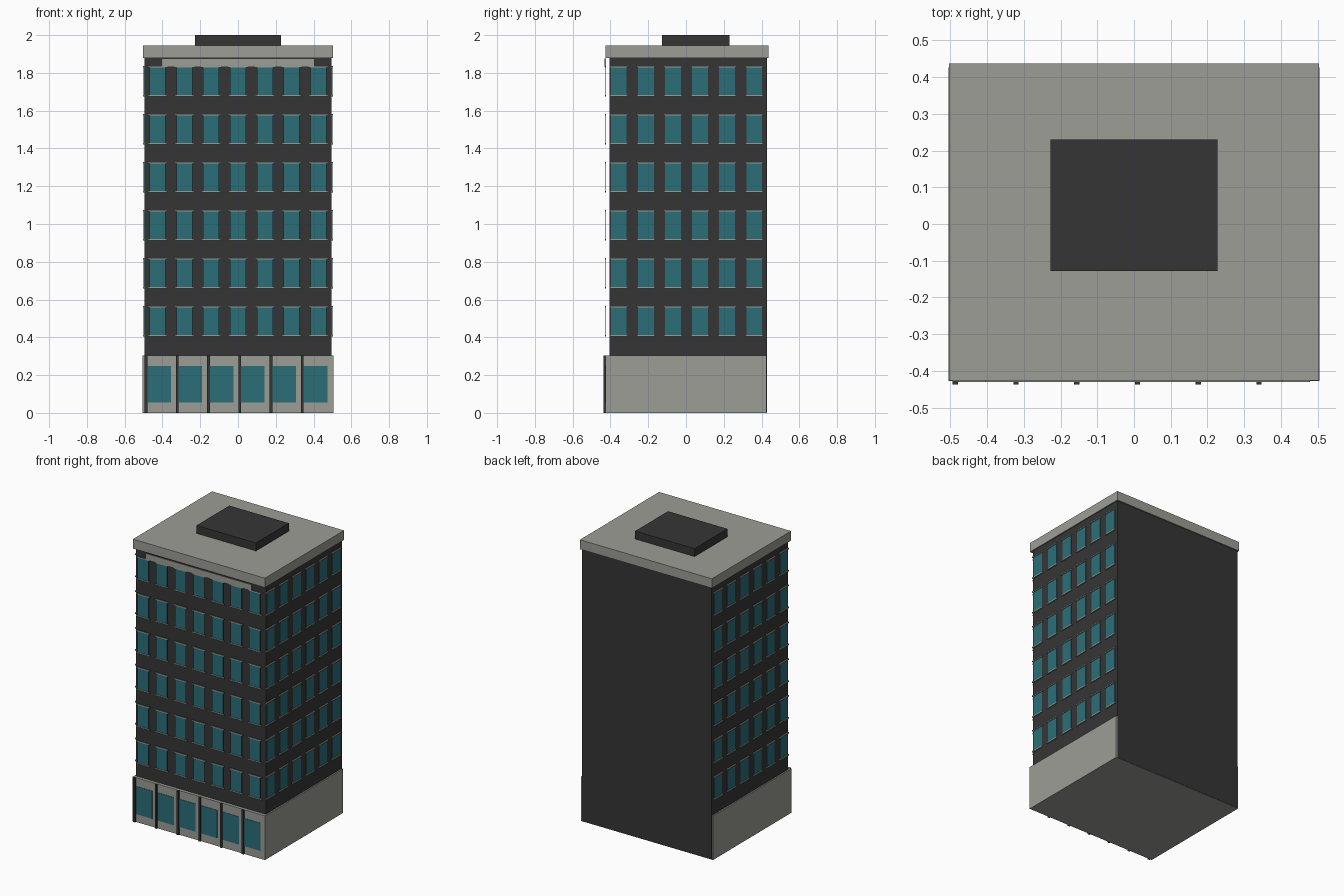
import bpy, bmesh

if "Cube" in bpy.data.objects:
    bpy.data.objects.remove(bpy.data.objects["Cube"])


def material(name, r, g, b):
    m = bpy.data.materials.new(name)
    m.diffuse_color = (r, g, b, 1)
    m.use_nodes = True
    m.node_tree.nodes["Principled BSDF"].inputs["Base Color"].default_value = m.diffuse_color
    return m


DARK = material("charcoal", 0.036, 0.036, 0.036)
GREY = material("concrete_grey", 0.33, 0.34, 0.30)
GLASS = material("teal_glass", 0.024, 0.157, 0.19)


def boxes(name, mat, extents):
    """One object made of boxes given as (x0, x1, y0, y1, z0, z1)."""
    bm = bmesh.new()
    for x0, x1, y0, y1, z0, z1 in extents:
        verts = bmesh.ops.create_cube(bm, size=1)["verts"]
        for v in verts:
            v.co.x = x1 if v.co.x > 0 else x0
            v.co.y = y1 if v.co.y > 0 else y0
            v.co.z = z1 if v.co.z > 0 else z0
    me = bpy.data.meshes.new(name)
    bm.to_mesh(me)
    bm.free()
    me.materials.append(mat)
    ob = bpy.data.objects.new(name, me)
    bpy.context.collection.objects.link(ob)
    return ob


# Main masses
boxes("tower_body", DARK, [(-0.496, 0.496, -0.405, 0.428, 0.002, 1.89)])
boxes("ground_floor", GREY, [(-0.505, 0.505, -0.427, 0.426, 0, 0.305)])
boxes("roof_slab", GREY, [(-0.504, 0.504, -0.426, 0.437, 1.88, 1.945)])
boxes("roof_plant_room", DARK, [(-0.227, 0.227, -0.128, 0.23, 1.94, 2.0)])
boxes("front_fascia_board", GREY, [(-0.405, 0.405, -0.431, -0.424, 1.832, 1.875)])

# Shop front: pillars, each with a window to its right
pillar_x = [-0.487 + 0.1655 * i for i in range(6)]
boxes("shop_pillars", DARK,
      [(x - 0.007, x + 0.007, -0.437, -0.42, 0, 0.305) for x in pillar_x])
boxes("shop_windows", GLASS,
      [(x + 0.007, x + 0.132, -0.4295, -0.425, 0.055, 0.247) for x in pillar_x])

# Upper floors: glass panes with a thin bar above and below
floors = [0.409 + 0.2542 * i for i in range(6)]
front_x = [0.142 * (i - 3) for i in range(7)]
side_y = [-0.356 + 0.1434 * i for i in range(6)]
H, W, SILL = 0.152, 0.042, 0.053

boxes("front_windows", GLASS,
      [(x - W, x + W, -0.427, -0.423, z, z + H) for z in floors for x in front_x])
boxes("front_sills", GREY,
      [(x - SILL, x + SILL, -0.43, -0.423, b - 0.004, b + 0.004)
       for z in floors for x in front_x for b in (z, z + H)])


def mirror_x(ob):
    ob.modifiers.new("mirror", "MIRROR").use_axis = (True, False, False)


# Side windows, mirrored to the left
mirror_x(boxes("side_windows", GLASS,
               [(0.494, 0.499, y - W, y + W, z, z + H)
                for z in floors for y in side_y]))
mirror_x(boxes("side_sills", GREY,
               [(0.494, 0.504, y - SILL + 0.004, y + SILL - 0.004, b - 0.004, b + 0.004)
                for z in floors for y in side_y for b in (z, z + H)]))
